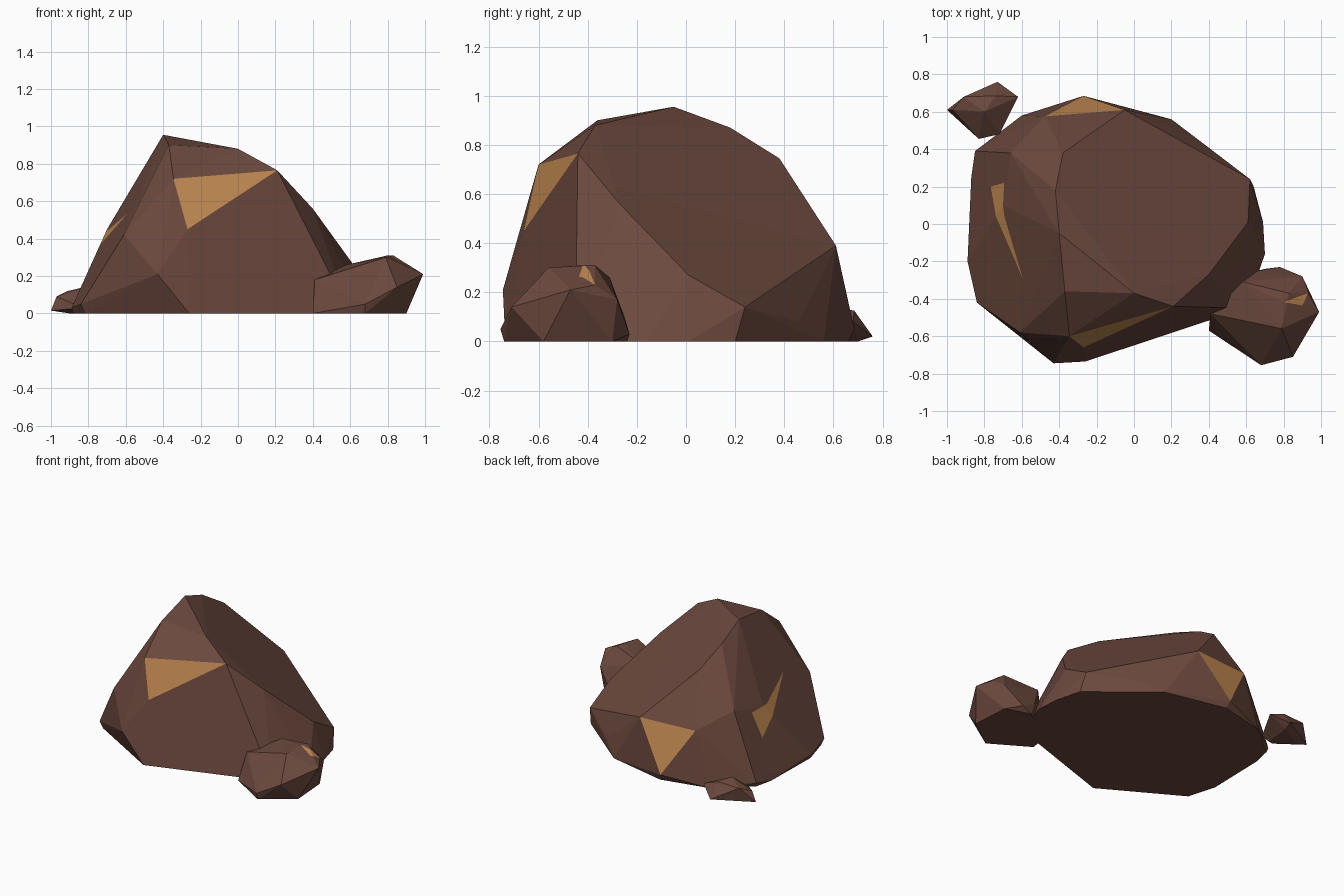
import bpy
import bmesh
from math import radians
from mathutils import Vector

cube = bpy.data.objects.get("Cube")
if cube:
    bpy.data.objects.remove(cube, do_unlink=True)


def make_material(name, rgb):
    material = bpy.data.materials.new(name)
    color = (*rgb, 1.0)
    material.diffuse_color = color
    material.use_nodes = True
    shader = material.node_tree.nodes["Principled BSDF"]
    shader.inputs["Base Color"].default_value = color
    shader.inputs["Roughness"].default_value = 0.9
    return material


STONE = make_material("brown stone", (.15, .067, .048))
ORE = make_material("copper ore", (.55, .26, .085))


def paint_triangle(bm, corners, outward):
    """Cut a triangle into the surface and give its faces the ore colour."""
    a, b, c = (Vector(p) for p in corners)
    normal = (b - a).cross(c - a).normalized()
    if normal.dot(Vector(outward)) < 0:
        normal.negate()
    center = (a + b + c) / 3
    sides = []
    for start, end in ((a, b), (b, c), (c, a)):
        side = (end - start).cross(normal).normalized()
        if side.dot(center - start) > 0:
            side.negate()
        sides.append((start, side))
        # Only cut the faces that lie close to the patch direction
        faces = [f for f in bm.faces if f.normal.dot(normal) > .3]
        edges = {e for f in faces for e in f.edges}
        verts = {v for f in faces for v in f.verts}
        bmesh.ops.bisect_plane(bm, geom=[*verts, *edges, *faces], dist=.0005,
                               plane_co=start, plane_no=side)
        bm.normal_update()
    for face in bm.faces:
        middle = face.calc_center_median()
        inside = all((middle - co).dot(no) < 0 for co, no in sides)
        if inside and face.normal.dot(normal) > .3:
            face.material_index = 1


def make_boulder(name, corners, patches=()):
    """Chiselled boulder: hull around its corners, with ore patches."""
    bm = bmesh.new()
    for corner in corners:
        bm.verts.new(corner)
    hull = bmesh.ops.convex_hull(bm, input=bm.verts[:])
    unused = {g for g in hull["geom_interior"] + hull["geom_unused"]
              if isinstance(g, bmesh.types.BMVert) and g.is_valid}
    bmesh.ops.delete(bm, geom=list(unused), context="VERTS")
    # Merge nearly coplanar triangles into broad facets
    bmesh.ops.dissolve_limit(bm, angle_limit=radians(2.5),
                             verts=bm.verts[:], edges=bm.edges[:])
    bmesh.ops.recalc_face_normals(bm, faces=bm.faces[:])
    bm.normal_update()
    for triangle, outward in patches:
        paint_triangle(bm, triangle, outward)
    mesh = bpy.data.meshes.new(name)
    bm.to_mesh(mesh)
    bm.free()
    mesh.materials.append(STONE)
    mesh.materials.append(ORE)
    boulder = bpy.data.objects.new(name, mesh)
    bpy.context.collection.objects.link(boulder)
    return boulder


# Large boulder: slanted top facet, shoulders, then the foot
top_facet = [
    (.21, -.44, .765), (0, -.37, .88), (-.4, -.05, .955), (-.42, .18, .87),
    (-.38, .38, .745), (-.05, .61, .39), (.62, .24, .14), (.61, .01, .27),
    (.4, -.27, .56),
]
shoulders = [
    (-.37, -.36, .9), (-.345, -.6, .72), (-.27, -.66, .45), (-.61, -.58, .42),
    (-.43, -.745, .21), (-.7, .1, .45), (-.66, .38, .51), (-.48, .575, .39),
    (.33, .46, .08),
]
foot = [
    (-.26, -.735, 0), (.6, -.45, 0), (.7, -.16, 0), (.69, .01, 0),
    (.64, .2, 0), (.2, .56, 0), (-.27, .685, .05), (-.25, .66, 0),
    (-.6, .58, 0), (-.85, .39, .03), (-.84, .38, 0), (-.87, .25, 0),
    (-.89, -.2, .03), (-.88, -.2, 0), (-.84, -.42, .05), (-.82, -.41, 0),
]

# Ore veins: front, back, and a bent vein on the right flank
front, back, flank = (0, -1, 0), (0, 1, 0), (-1, 0, 0)
bend, low = (-.7, .04, .45), (-.79, .2, .28)
large_patches = [
    ([(-.345, -.6, .72), (.21, -.44, .765), (-.27, -.66, .45)], front),
    ([(-.05, .61, .39), (-.48, .575, .39), (-.27, .685, .05)], back),
    ([bend, low, (-.7, .22, .45)], flank),
    ([bend, low, (-.63, -.3, .55)], flank),
]
make_boulder("large_boulder", top_facet + shoulders + foot, large_patches)

# Medium boulder at the front corner
crown = [
    (.41, -.48, .18), (.58, -.31, .26), (.8, -.42, .31), (.79, -.56, .3),
    (.83, -.37, .31), (.93, -.37, .23), (.9, -.435, .265), (.9, -.28, .17),
    (.99, -.47, .21), (.85, -.71, .14), (.66, -.25, .1),
]
base = [
    (.68, -.755, .05), (.78, -.23, .03), (.4, -.57, 0), (.42, -.47, 0),
    (.68, -.74, 0), (.9, -.58, 0), (.88, -.3, 0), (.7, -.24, 0),
]
vein = [(.8, -.42, .31), (.93, -.37, .23), (.9, -.435, .265)]
make_boulder("medium_boulder", crown + base, [(vein, (1, 0, 1))])

# Small stone at the back corner
pebble = [
    (-1, .61, .015), (-.97, .61, .09), (-.91, .68, .12), (-.74, .685, .125),
    (-.73, .76, .02), (-.62, .68, .08), (-.72, .48, .04), (-.83, .455, .03),
    (-.8, .6, .145), (-.74, .7, 0), (-.9, .6, 0), (-.76, .5, 0),
]
make_boulder("small_stone", pebble)
